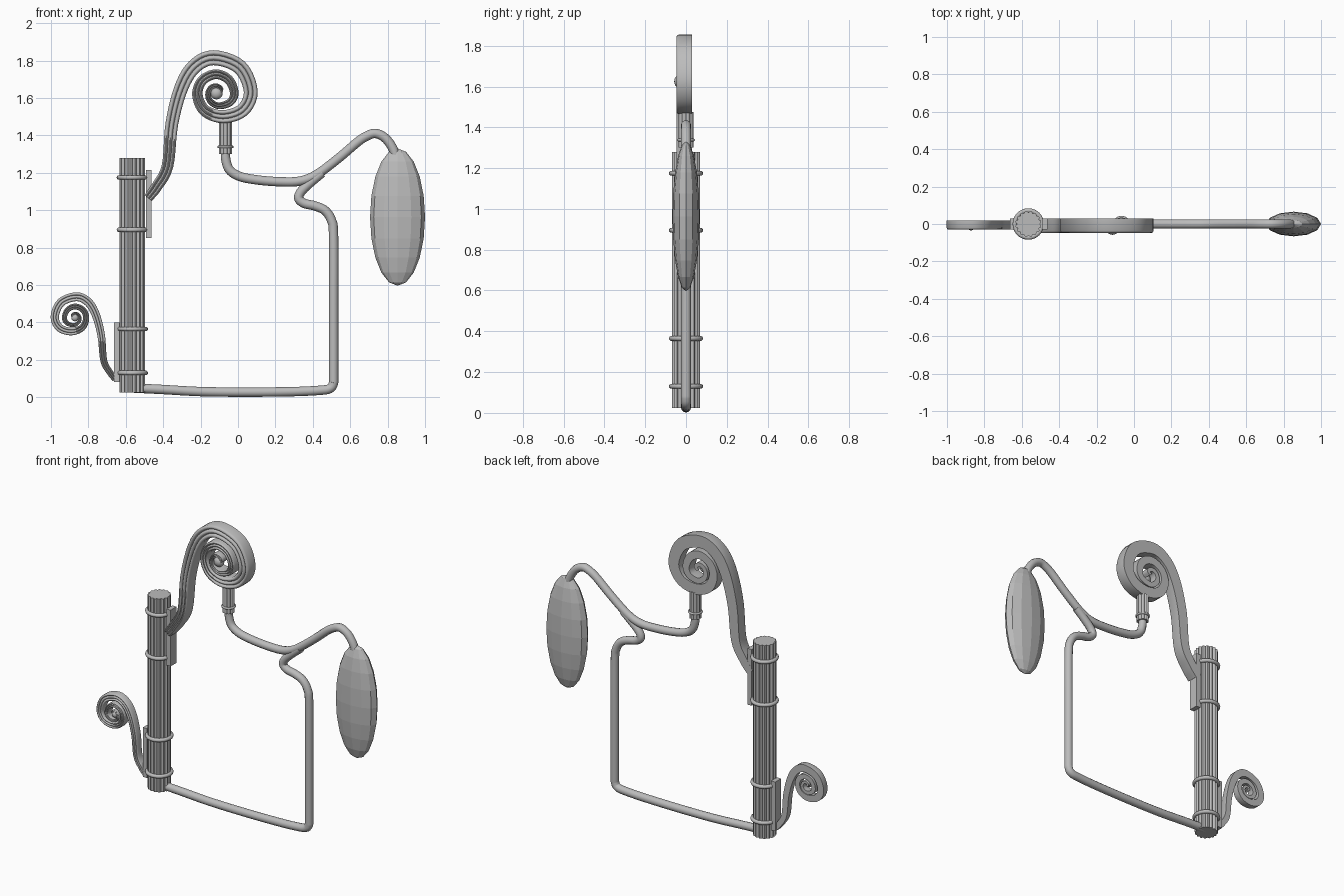
import bpy, bmesh, math
from mathutils import Vector

if "Cube" in bpy.data.objects:
    bpy.data.objects.remove(bpy.data.objects["Cube"])

grey = bpy.data.materials.new("plain_grey")
grey.diffuse_color = (0.5, 0.5, 0.5, 1)
grey.use_nodes = True
grey.node_tree.nodes["Principled BSDF"].inputs["Base Color"].default_value = grey.diffuse_color


def finish(name, bm, smooth=True):
    bmesh.ops.recalc_face_normals(bm, faces=bm.faces)
    me = bpy.data.meshes.new(name)
    bm.to_mesh(me)
    bm.free()
    ob = bpy.data.objects.new(name, me)
    bpy.context.collection.objects.link(ob)
    me.materials.append(grey)
    if smooth:
        bpy.ops.object.select_all(action='DESELECT')
        ob.select_set(True)
        bpy.context.view_layer.objects.active = ob
        bpy.ops.object.shade_smooth_by_angle(angle=math.radians(35))
    return ob


def spline(pts, n):
    # Catmull-Rom through the given points
    p = [Vector(q) for q in pts]
    p = [2 * p[0] - p[1]] + p + [2 * p[-1] - p[-2]]
    out = []
    for i in range(1, len(p) - 2):
        a, b, c, d = p[i - 1:i + 3]
        for k in range(n):
            t = k / n
            out.append(0.5 * (2 * b + (c - a) * t + (2 * a - 5 * b + 4 * c - d) * t * t
                              + (3 * b - a - 3 * c + d) * t ** 3))
    return out + [p[-2]]


def loft(bm, rings):
    for r, s in zip(rings, rings[1:]):
        for j in range(len(r)):
            k = (j + 1) % len(r)
            bm.faces.new((r[j], r[k], s[k], s[j]))
    bm.faces.new(rings[0])
    bm.faces.new(rings[-1])


def sweep(name, pts, section, n=5, depth=1.0):
    # path of (x, z, half width) in the xz plane
    bm = bmesh.new()
    path = spline(pts, n)
    rings = []
    for i, p in enumerate(path):
        t = path[min(i + 1, len(path) - 1)] - path[max(i - 1, 0)]
        nx, nz = Vector((-t.y, t.x)).normalized()
        rings.append([bm.verts.new((p.x + nx * u * p.z, v * depth, p.y + nz * u * p.z))
                      for u, v in section])
    loft(bm, rings)
    return finish(name, bm)


def reeded(name, x, z0, z1, radius, reeds):
    # upright rod with rounded reeds around it
    bm = bmesh.new()
    n = reeds * 6
    rings = []
    for z in (z0, z1):
        ring = []
        for i in range(n):
            r = radius * (0.86 + 0.14 * abs(math.sin(math.pi * i / 6)))
            a = math.tau * i / n
            ring.append(bm.verts.new((x + r * math.cos(a), r * math.sin(a), z)))
        rings.append(ring)
    loft(bm, rings)
    return finish(name, bm)


def ring(name, x, z, major, minor):
    bpy.ops.mesh.primitive_torus_add(major_radius=major, minor_radius=minor, location=(x, 0, z),
                                     major_segments=32, minor_segments=10)
    ob = bpy.context.object
    ob.name = name
    ob.data.materials.append(grey)
    bpy.ops.object.shade_smooth()


def ball(name, loc, scale, seg, rings, smooth):
    bm = bmesh.new()
    bmesh.ops.create_uvsphere(bm, u_segments=seg, v_segments=rings, radius=1)
    for v in bm.verts:
        v.co = Vector([v.co[i] * scale[i] + loc[i] for i in range(3)])
    finish(name, bm, smooth)


def plate(name, x, z0, z1, width):
    bm = bmesh.new()
    bmesh.ops.create_cube(bm, size=1)
    for v in bm.verts:
        v.co = (x + v.co.x * width, v.co.y * 0.06, (z0 + z1) / 2 + v.co.z * (z1 - z0))
    finish(name, bm)


# column with binding rings
CX = -0.565
reeded("column", CX, 0.025, 1.28, 0.07, 16)
for i, z in enumerate((1.175, 0.895, 0.365, 0.13)):
    ring("column_ring_%d" % i, CX, z, 0.072, 0.012)

# scrolls: flat back, three beads along the front
section = [(1, 0.031), (-1, 0.031)]
for b in range(3):
    for k in range(5):
        u = -1 + (b + k / 5) * 2 / 3
        section.append((u, -0.036 - 0.013 * math.sin(math.pi * k / 5) ** 0.6))
section.append((1, -0.036))
scroll = [(-.365, -.56, .025), (-.32, -.50, .029), (-.262, -.39, .031), (-.239, -.165, .034),
          (-.19, .025, .037), (-.12, .142, .039), (-.015, .19, .04), (.125, .14, .039),
          (.183, .01, .037), (.14, -.09, .036), (.035, -.125, .035), (-.062, -.093, .031),
          (-.102, -.01, .028), (-.078, .066, .027), (-.006, .102, .026), (.064, .074, .025),
          (.095, .004, .023), (.073, -.048, .021), (.01, -.067, .018), (-.035, -.04, .016),
          (-.045, -.002, .015), (-.03, .03, .014), (.0, .04, .013), (.025, .022, .012),
          (.01, .0, .01)]
for name, cx, cz, sx, s in (("large_scroll", -0.115, 1.625, 1, 1), ("small_scroll", -0.872, 0.425, -1, 0.59)):
    sweep(name, [(cx + x * s * sx, cz + z * s, w * s) for x, z, w in scroll], section, 5, s * 0.98)
    ball(name + "_boss", (cx, -0.03 * s, cz), (0.033 * s, 0.028 * s, 0.033 * s), 16, 10, True)

# mounting plates behind the rings
plate("large_scroll_plate", -0.478, 0.85, 1.215, 0.03)
plate("small_scroll_plate", -0.648, 0.08, 0.40, 0.03)

# ferrule under the large scroll
reeded("ferrule", -0.067, 1.30, 1.475, 0.037, 10)
ring("ferrule_ring", -0.067, 1.338, 0.037, 0.007)

# stems
R = 0.025
circle = [(math.cos(math.tau * i / 12), R * math.sin(math.tau * i / 12)) for i in range(12)]
upper = [(-.067, 1.32), (-.065, 1.27), (-.045, 1.215), (.01, 1.18), (.1, 1.162), (.22, 1.152),
         (.33, 1.155), (.42, 1.19), (.54, 1.28), (.64, 1.365), (.69, 1.397), (.735, 1.41),
         (.785, 1.387), (.825, 1.335), (.85, 1.27)]
lower = [(.45, 1.2), (.39, 1.15), (.338, 1.1), (.325, 1.062), (.355, 1.036), (.41, 1.023),
         (.465, .998), (.5, .945), (.511, .86), (.511, .5), (.511, .13), (.509, .072),
         (.49, .046), (.44, .037), (.3, .03), (.05, .027), (-.2, .03), (-.4, .041), (-.56, .049)]
sweep("upper_stem", [(x, z, R) for x, z in upper], circle)
sweep("lower_stem", [(x, z, R) for x, z in lower], circle)

# hanging bud
ball("bud", (0.853, 0, 0.963), (0.147, 0.066, 0.367), 12, 10, False)
